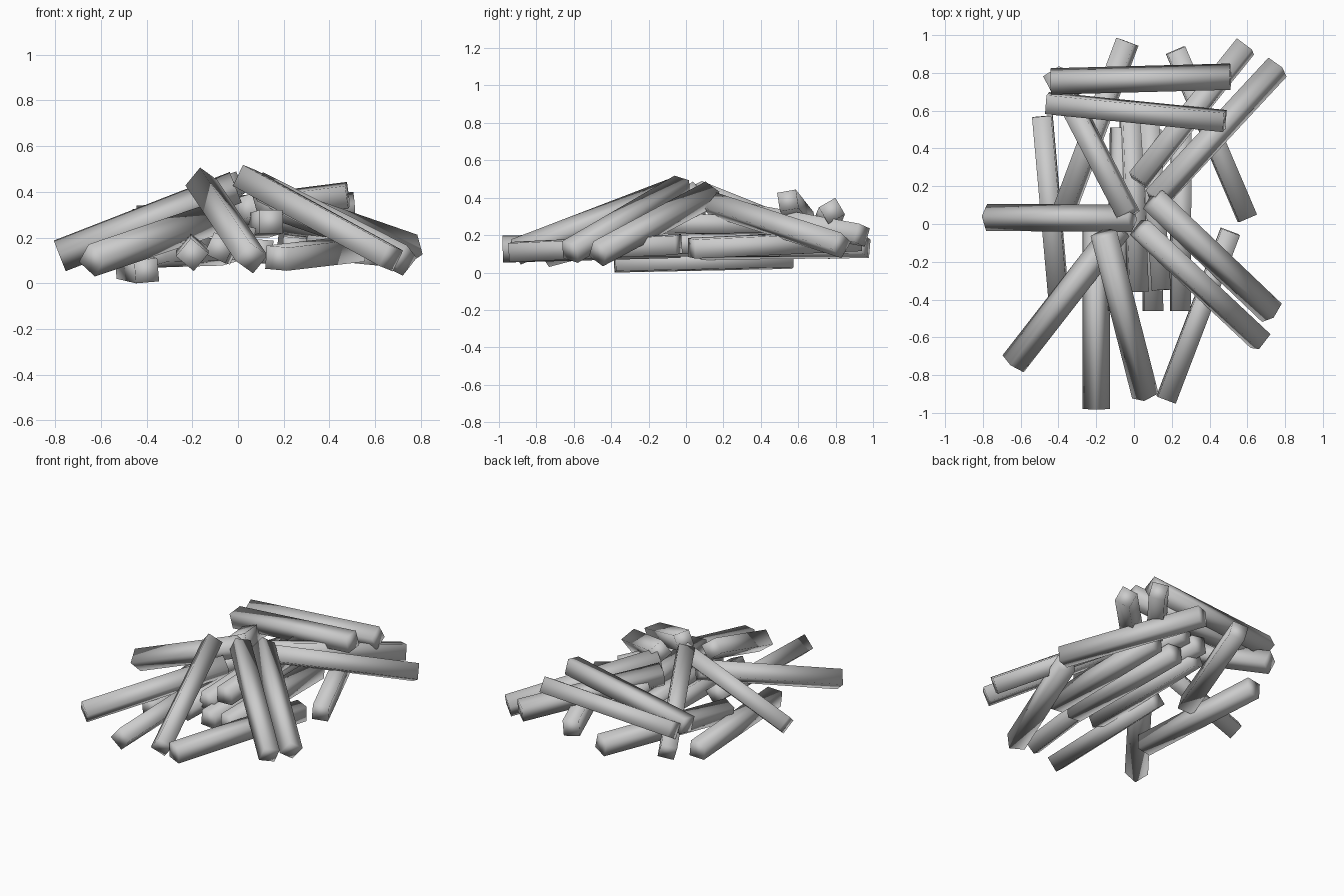
import bpy
from math import radians
from mathutils import Vector, Matrix

SIDE = 0.102  # square section of every stick


def stick(name, a, b, roll=0, side=SIDE):
    """Square bar running from end centre a to end centre b, rolled about its axis."""
    a, b = Vector(a), Vector(b)
    d = b - a
    bpy.ops.mesh.primitive_cube_add(size=1)
    ob = bpy.context.object
    ob.name = name
    rot = d.to_track_quat('X', 'Z').to_matrix().to_4x4()
    size = Matrix.Diagonal((d.length, side, side, 1))
    ob.data.transform(Matrix.Translation((a + b) / 2) @ rot
                      @ Matrix.Rotation(radians(roll), 4, 'X') @ size)
    bpy.ops.object.shade_smooth()
    return ob


# upper sticks leaning inward to the middle of the pile
leaning = [
    ((-0.78, 0.035, 0.12), (-0.01, 0.03, 0.42), 40),
    ((-0.64, -0.74, 0.10), (-0.08, -0.02, 0.29), 40),
    ((0.06, -0.91, 0.11), (-0.16, -0.05, 0.44), 35),
    ((0.73, -0.47, 0.10), (0.10, 0.13, 0.42), 35),
    ((0.67, -0.62, 0.11), (0.03, -0.02, 0.46), 15),
    ((0.76, 0.83, 0.145), (0.11, 0.13, 0.37), 30),
    ((0.59, 0.94, 0.20), (0.02, 0.23, 0.33), 15),
    ((-0.42, 0.80, 0.13), (-0.03, 0.05, 0.43), 15),
]
# two sticks lying across the back
crossing = [
    ((-0.44, 0.755, 0.27), (0.51, 0.78, 0.33), 30),
    ((-0.46, 0.64, 0.265), (0.48, 0.545, 0.385), 10),
]
# lower sticks lying nearly flat
flat = [
    ((-0.20, -0.98, 0.125), (-0.20, -0.03, 0.15), 40),
    ((0.17, -0.93, 0.11), (0.51, -0.04, 0.15), 5),
    ((0.60, 0.03, 0.13), (0.22, 0.92, 0.17), 5),
    ((-0.035, 0.965, 0.14), (-0.37, 0.07, 0.13), 15),
    ((-0.485, 0.57, 0.075), (-0.40, -0.38, 0.055), 5),
]
# parallel sticks in the core
core = [
    ((-0.08, -0.46, 0.155), (-0.06, 0.51, 0.15), 25),
    ((0.02, -0.36, 0.20), (-0.02, 0.60, 0.20), 10),
    ((0.145, -0.35, 0.27), (0.08, 0.58, 0.25), 0),
    ((0.10, -0.46, 0.14), (0.09, 0.50, 0.14), 5),
    ((0.245, -0.46, 0.15), (0.25, 0.50, 0.16), 5),
]

for group, rows in (("leaning_stick", leaning), ("crossing_stick", crossing),
                    ("flat_stick", flat), ("core_stick", core)):
    for i, (a, b, roll) in enumerate(rows):
        stick(f"{group}_{i + 1}", a, b, roll)
